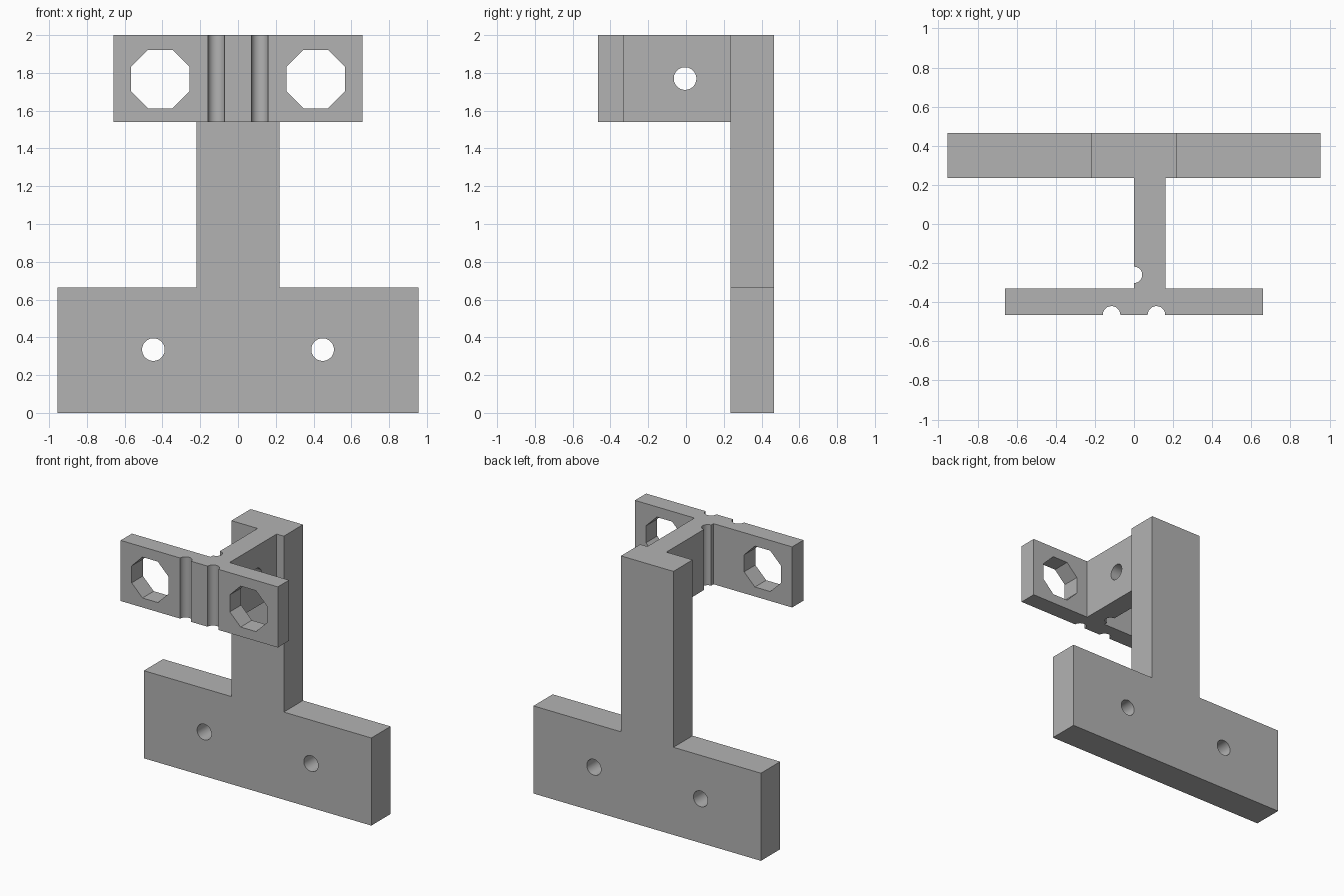
import bpy
import bmesh
import math
from mathutils import Matrix, Vector

default = bpy.data.objects.get("Cube")
if default:
    bpy.data.objects.remove(default, do_unlink=True)

grey = bpy.data.materials.new("plain grey")
grey.use_nodes = True
colour = (0.45, 0.45, 0.45, 1)
grey.diffuse_color = colour
grey.node_tree.nodes["Principled BSDF"].inputs["Base Color"].default_value = colour


def add_object(name, bm):
    bmesh.ops.recalc_face_normals(bm, faces=bm.faces)
    mesh = bpy.data.meshes.new(name)
    bm.to_mesh(mesh)
    bm.free()
    mesh.materials.append(grey)
    ob = bpy.data.objects.new(name, mesh)
    bpy.context.collection.objects.link(ob)
    return ob


def prism(name, outline, offset):
    """Extrude a closed outline along an offset."""
    bm = bmesh.new()
    face = bm.faces.new([bm.verts.new(p) for p in outline])
    new = bmesh.ops.extrude_face_region(bm, geom=[face])["geom"]
    bmesh.ops.translate(bm, vec=offset, verts=[v for v in new if isinstance(v, bmesh.types.BMVert)])
    return add_object(name, bm)


def cutter(name, centre, radius, depth, axis, sides=32):
    """Rod along an axis, turned so that flats face the main directions."""
    bm = bmesh.new()
    turn = Vector(axis).to_track_quat("Z", "Y").to_matrix().to_4x4()
    spin = Matrix.Rotation(math.pi / sides, 4, "Z")
    bmesh.ops.create_cone(bm, cap_ends=True, segments=sides, radius1=radius, radius2=radius,
                          depth=depth, matrix=Matrix.Translation(centre) @ turn @ spin)
    return add_object(name, bm)


def combine(ob, other, operation):
    mod = ob.modifiers.new(other.name, "BOOLEAN")
    mod.operation = operation
    mod.solver = "EXACT"
    mod.object = other
    bpy.context.view_layer.objects.active = ob
    bpy.ops.object.modifier_apply(modifier=mod.name)
    bpy.data.objects.remove(other, do_unlink=True)


BACK, INNER, REAR, FRONT = 0.465, 0.235, -0.33, -0.465
HEAD, TOP, BASE = 1.54, 2.0, 0.665

# Upright: wide base with a central post
upright = [(-0.955, 0), (0.955, 0), (0.955, BASE), (0.22, BASE),
           (0.22, TOP), (-0.22, TOP), (-0.22, BASE), (-0.955, BASE)]
bracket = prism("bracket", [(x, INNER, z) for x, z in upright], (0, BACK - INNER, 0))

# Head: front plate with a web reaching back into the post
head = [(-0.66, FRONT), (0.66, FRONT), (0.66, REAR), (0.16, REAR),
        (0.16, INNER + 0.1), (0, INNER + 0.1), (0, REAR), (-0.66, REAR)]
combine(bracket, prism("head", [(x, y, HEAD) for x, y in head], (0, 0, TOP - HEAD)), "UNION")

# Paired openings: base bolt holes, octagonal windows and front grooves
for side in (-1, 1):
    for part in (
        cutter("bolt_hole", (side * 0.448, 0.35, 0.335), 0.06, 0.5, (0, 1, 0)),
        cutter("window", (side * 0.412, -0.4, 1.767), 0.168, 0.4, (0, 1, 0), 8),
        cutter("front_groove", (side * 0.115, FRONT, 1.77), 0.045, 0.7, (0, 0, 1)),
    ):
        combine(bracket, part, "DIFFERENCE")

# Web hole and the groove beside it
combine(bracket, cutter("web_hole", (0.08, -0.005, 1.77), 0.06, 0.4, (1, 0, 0)), "DIFFERENCE")
combine(bracket, cutter("web_groove", (0, -0.26, 1.77), 0.042, 0.7, (0, 0, 1)), "DIFFERENCE")

# Smooth round walls, sharp corners
for ob in bpy.context.selected_objects:
    ob.select_set(False)
bracket.select_set(True)
bpy.context.view_layer.objects.active = bracket
bpy.ops.object.shade_smooth_by_angle(angle=math.radians(30))
